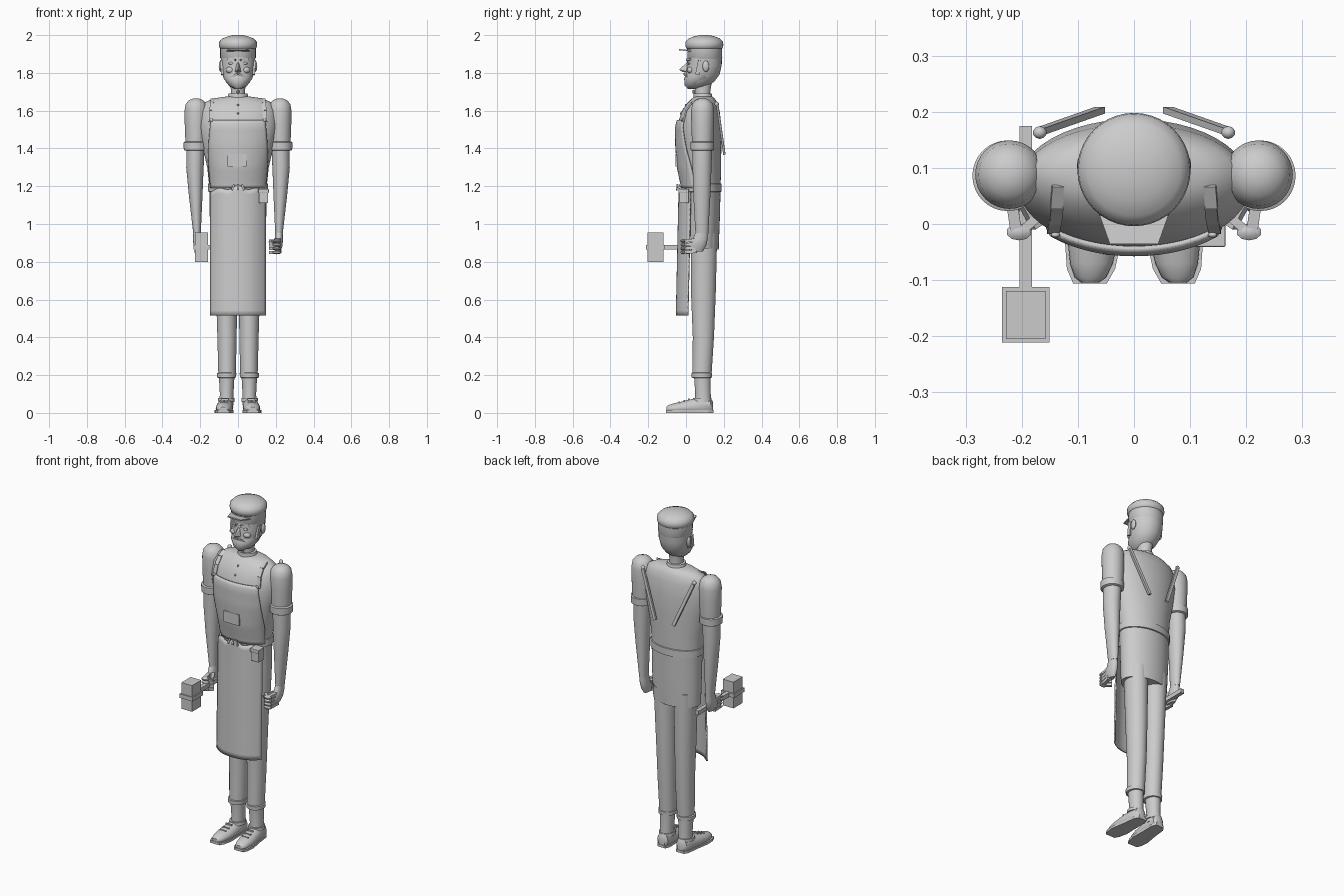
import bpy, bmesh
from math import sin, cos, pi, sqrt, radians
from mathutils import Vector

old = bpy.data.objects.get("Cube")
if old:
    bpy.data.objects.remove(old, do_unlink=True)

grey = bpy.data.materials.new("plain_grey")
grey.use_nodes = True
colour = (0.6, 0.6, 0.6, 1)
grey.diffuse_color = colour
grey.node_tree.nodes["Principled BSDF"].inputs["Base Color"].default_value = colour


def finish(name, bm, smooth=True, thick=0, bevel=0):
    bmesh.ops.recalc_face_normals(bm, faces=bm.faces)
    mesh = bpy.data.meshes.new(name)
    bm.to_mesh(mesh)
    bm.free()
    mesh.materials.append(grey)
    ob = bpy.data.objects.new(name, mesh)
    bpy.context.collection.objects.link(ob)
    if thick:
        mod = ob.modifiers.new("thickness", 'SOLIDIFY')
        mod.thickness, mod.offset = thick, 0
    if bevel:
        mod = ob.modifiers.new("bevel", 'BEVEL')
        mod.width, mod.segments = bevel, 2
    if smooth:
        bpy.ops.object.select_all(action='DESELECT')
        ob.select_set(True)
        bpy.context.view_layer.objects.active = ob
        bpy.ops.object.shade_smooth_by_angle(angle=radians(40))
    return ob


def loft(name, rings, axis='z', n=32, floor=None):
    """Skin ellipses given as (x, y, z, radius, radius), facing z or y."""
    bm = bmesh.new()
    loops = []
    for x, y, z, ra, rb in rings:
        loop = []
        for i in range(n):
            a, b = ra * cos(2 * pi * i / n), rb * sin(2 * pi * i / n)
            p = Vector((x + a, y + b, z) if axis == 'z' else (x + a, y, z + b))
            if floor is not None:
                p.z = max(p.z, floor)
            loop.append(bm.verts.new(p))
        loops.append(loop)
    for lo, hi in zip(loops, loops[1:]):
        for i in range(n):
            j = (i + 1) % n
            bm.faces.new((lo[i], lo[j], hi[j], hi[i]))
    bm.faces.new(loops[0])
    bm.faces.new(loops[-1])
    return finish(name, bm)


def box(name, centre, size, bevel=0):
    bm = bmesh.new()
    bmesh.ops.create_cube(bm, size=1)
    for v in bm.verts:
        v.co = Vector(c + s * k for c, s, k in zip(centre, size, v.co))
    return finish(name, bm, smooth=False, bevel=bevel)


def bar(name, a, b, width, depth, hint=(0, 1, 0)):
    """Straight strip from a to b, with its depth along the hint."""
    a, b = Vector(a), Vector(b)
    along = (b - a).normalized()
    side = along.cross(Vector(hint)).normalized()
    up = side.cross(along)
    bm = bmesh.new()
    bmesh.ops.create_cube(bm, size=1)
    for v in bm.verts:
        k = v.co.copy()
        v.co = (a + b) / 2 + along * k.x * (b - a).length + side * k.y * width + up * k.z * depth
    return finish(name, bm, smooth=False)


def ball(name, centre, size, n=16):
    bm = bmesh.new()
    bmesh.ops.create_uvsphere(bm, u_segments=n, v_segments=n // 2, radius=1)
    for v in bm.verts:
        v.co = Vector(c + s * k for c, s, k in zip(centre, size, v.co))
    return finish(name, bm)


def plate(name, outline, z0, z1):
    bm = bmesh.new()
    low = [bm.verts.new((x, y, z0)) for x, y in outline]
    face = bm.faces.new(low)
    out = bmesh.ops.extrude_face_region(bm, geom=[face])
    for v in out["geom"]:
        if isinstance(v, bmesh.types.BMVert):
            v.co.z = z1
    return finish(name, bm, smooth=False)


def sheet(name, fn, nu, nv, thick):
    """Grid surface from fn(u, v), u in -1..1 and v in 0..1."""
    bm = bmesh.new()
    g = [[bm.verts.new(fn(2 * i / nu - 1, j / nv)) for i in range(nu + 1)] for j in range(nv + 1)]
    for j in range(nv):
        for i in range(nu):
            bm.faces.new((g[j][i], g[j][i + 1], g[j + 1][i + 1], g[j + 1][i]))
    return finish(name, bm, thick=thick)


# coat: z, centre y, half width, half depth
coat = [(0.87, .083, .143, .09), (1.05, .085, .15, .095), (1.2, .083, .152, .1),
        (1.3, .074, .163, .112), (1.42, .07, .19, .117), (1.52, .07, .207, .117),
        (1.6, .078, .2, .1), (1.64, .087, .18, .08), (1.665, .092, .13, .06), (1.675, .092, .06, .045)]
loft("coat", [(0, cy, z, rx, ry) for z, cy, rx, ry in coat], n=48)


def front(x, z, off=0.0):
    """Point on the coat's front surface."""
    for p, q in zip(coat, coat[1:]):
        if p[0] <= z <= q[0]:
            t = (z - p[0]) / (q[0] - p[0])
            cy, rx, ry = (p[k] + t * (q[k] - p[k]) for k in (1, 2, 3))
            return Vector((x, cy - ry * sqrt(max(0, 1 - (x / rx) ** 2)) - off, z))


# belt, apron and bib
loft("belt", [(0, .083, z, r, r - .052) for z, r in ((1.17, .153), (1.172, .158), (1.213, .158), (1.215, .153))], n=48)


def apron_point(u, v):
    top = 1.175 + .025 * (1 - abs(u)) + .008 * cos(u * 9)
    z = .515 + v * (top - .515)
    return (u * .145, -.05 + .015 * v + .06 * abs(u) ** 2.5, z)


def bib_point(u, v):
    return front(u * (.143 + .012 * sin(pi * v)), 1.19 + .36 * v, .006)


sheet("apron", apron_point, 24, 24, .008)
sheet("bib", bib_point, 24, 20, .009)
box("bib_pocket", (-.005, -.048, 1.338), (.1, .014, .066))
box("belt_pouch", (.135, -.01, 1.145), (.05, .05, .07), .004)
box("pouch_flap", (.135, -.013, 1.175), (.056, .056, .022), .003)
for z in (1.585, 1.63):
    ball("coat_button", front(0, z), (.006, .006, .006), 8)
for k in (-.02, 0, .02):
    bar("apron_tie", (k, -.045, 1.21), (k * 1.6, -.05, 1.18), .01, .008)

# neck and collar
loft("neck", [(0, .09, 1.65, .042, .044), (0, .088, 1.7, .037, .04), (0, .09, 1.76, .042, .048)])
loft("collar", [(0, .09, 1.662, .058, .052), (0, .088, 1.69, .05, .048), (0, .088, 1.692, .04, .04)])
ball("collar_knot", (0, .042, 1.7), (.009, .009, .012), 8)

# head, face and beard
loft("head", [(0, .05, 1.718, .022, .03), (0, .06, 1.728, .045, .055), (0, .073, 1.755, .066, .078),
              (0, .088, 1.79, .081, .089), (0, .097, 1.84, .09, .092), (0, .1, 1.9, .092, .091)])
loft("beard", [(0, .035, 1.715, .016, .025), (0, .045, 1.735, .05, .052), (0, .07, 1.77, .076, .08),
               (0, .088, 1.795, .083, .086)])
bm = bmesh.new()
pts = [(0, .012, 1.862), (-.009, .012, 1.85), (.009, .012, 1.85), (0, -.036, 1.818),
       (-.018, .008, 1.806), (.018, .008, 1.806), (0, -.022, 1.806)]
for p in pts:
    bm.verts.new(p)
bmesh.ops.convex_hull(bm, input=bm.verts)
finish("nose", bm, smooth=False)
ball("mouth", (0, .006, 1.772), (.02, .012, .007), 12)
for s in (-1, 1):
    bar("moustache", (s * .002, -.006, 1.797), (s * .036, .012, 1.776), .012, .014)
    bar("eyebrow", (s * .012, .005, 1.868), (s * .055, .026, 1.872), .012, .014)
    ball("eye", (s * .035, .019, 1.85), (.015, .01, .008), 12)
    ball("cheek", (s * .04, .025, 1.815), (.025, .02, .018), 12)
    ball("ear", (s * .092, .105, 1.835), (.01, .018, .03), 12)
    bar("sideburn", (s * .088, .075, 1.865), (s * .083, .06, 1.79), .022, .012, (1, 0, 0))

# cap
loft("cap_band", [(0, .1, 1.875, .09, .09), (0, .1, 1.88, .094, .092), (0, .098, 1.935, .094, .092)])
loft("cap_crown", [(0, .097, z, r, r) for z, r in
                   ((1.925, .088), (1.932, .097), (1.947, .101), (1.965, .099), (1.982, .083), (1.993, .055), (2, .025))], n=40)
visor = plate("cap_visor", [(-.068, .04), (-.06, .012), (-.043, -.036), (.043, -.036), (.06, .012), (.068, .04)], 1.925, 1.932)
for v in visor.data.vertices:
    v.co.z -= 3 * v.co.x ** 2

# parts mirrored left and right
for s in (-1, 1):
    side = "left_" if s > 0 else "right_"

    # arms
    loft(side + "upper_arm", [(s * .222, .088, z, r, r) for z, r in
         ((1.39, .054), (1.45, .057), (1.53, .06), (1.6, .061), (1.635, .055), (1.655, .038), (1.665, .015))])
    loft(side + "sleeve_cuff", [(s * .225, .086, z, r, r) for z, r in
         ((1.388, .055), (1.392, .062), (1.432, .063), (1.436, .056))])
    loft(side + "forearm", [(s * .225, .086, 1.4, .048, .052), (s * .228, .085, 1.3, .046, .05),
         (s * .224, .084, 1.15, .036, .045), (s * .217, .084, .95, .02, .034)], n=24)

    # hands: palm, curled fingers and thumb
    loft(side + "palm", [(s * .217, .084, .965, .019, .03), (s * .216, .075, .92, .022, .04),
         (s * .214, .062, .885, .022, .045), (s * .21, .06, .855, .014, .03)], n=16)
    for i in range(4):
        z = .915 - i * .02
        bar(side + "finger", (s * .22, .055, z), (s * .21, -.015, z - .005), .017, .02, (1, 0, 0))
        ball(side + "knuckle", (s * .205, -.014, z - .005), (.024, .016, .0105), 10)
        bar(side + "fingertip", (s * .2, -.012, z - .005), (s * .168, .015, z - .005), .016, .016)
    bar(side + "thumb", (s * .205, .055, .915), (s * .172, -.005, .9), .02, .018)

    # suspender straps
    for a, b in zip((1.66, 1.64, 1.6), (1.64, 1.6, 1.54)):
        x = s * (.135 + (1.66 - a) * .1)
        bar(side + "front_strap", front(x, a, .006), front(x + s * .003, b, .006), .022, .008)
    ball(side + "strap_button", front(s * .14, 1.55, .012), (.009, .005, .009), 10)
    bar(side + "back_strap", (s * .168, .165, 1.635), (s * .06, .203, 1.37), .018, .012)
    ball(side + "shoulder_clasp", (s * .168, .163, 1.635), (.013, .012, .013), 10)

    # legs
    loft(side + "leg", [(s * .066, .095, .95, .064, .07), (s * .061, .092, .65, .056, .066),
         (s * .058, .092, .4, .051, .056), (s * .058, .084, .2, .046, .051)])
    loft(side + "trouser_cuff", [(s * .06, .083, z, r, r + .004) for z, r in
         ((.185, .042), (.188, .05), (.21, .051), (.213, .046))])
    loft(side + "ankle", [(s * .062, .09, .04, .038, .045), (s * .06, .09, .1, .036, .041), (s * .06, .087, .19, .041, .044)], n=24)

    # shoes
    def cx(y):
        return s * (.064 + (.1 - y) * .07)
    shoe = [(.142, .03, .02, .03), (.13, .035, .034, .045), (.08, .035, .04, .048), (.03, .03, .044, .043),
            (-.03, .025, .045, .033), (-.07, .022, .038, .027), (-.095, .02, .028, .02), (-.104, .02, .016, .012)]
    loft(side + "shoe", [(cx(y), y, z, a, b) for y, z, a, b in shoe], 'y', 24, .012)
    edge = [(.145, .026), (.12, .039), (.05, .042), (-.03, .05), (-.08, .043), (-.106, .03)]
    plate(side + "sole", [(cx(y) + w, y) for y, w in edge] + [(cx(y) - w, y) for y, w in reversed(edge)], 0, .014)
    for y, z in ((.015, .073), (-.01, .063), (-.035, .055)):
        box(side + "shoe_lace", (cx(y), y, z), (.04, .007, .008))
    loft(side + "shoe_top", [(s * .062, .085, .06, .045, .05), (s * .062, .086, .078, .043, .049)], n=24)

# hammer
box("hammer_handle", (-.193, .025, .877), (.023, .3, .025))
box("hammer_head", (-.193, -.162, .8775), (.07, .086, .155))
box("hammer_collar", (-.193, -.162, .877), (.084, .099, .024))
